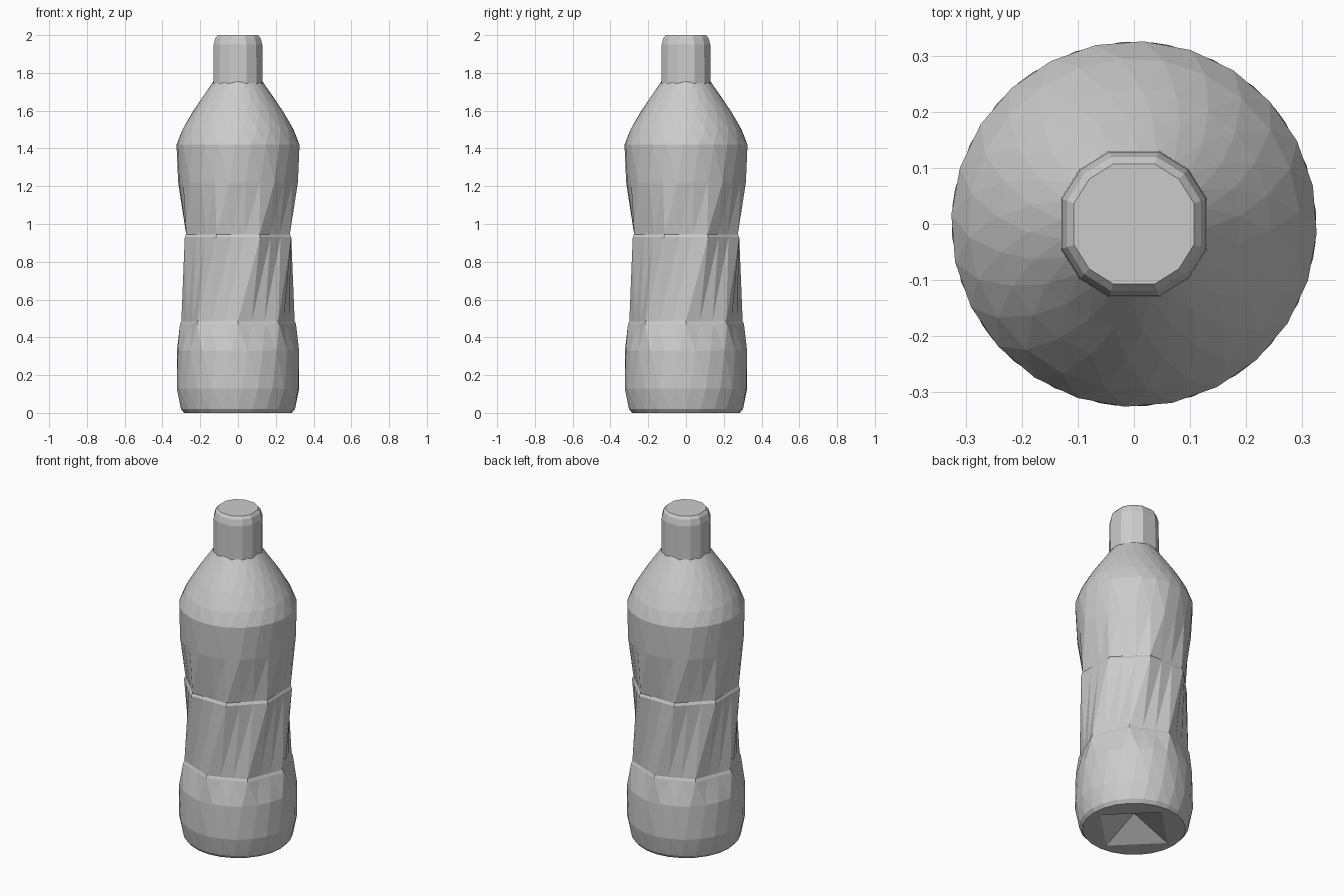
import bpy, bmesh
from math import cos, sin, radians, pi

cube = bpy.data.objects.get("Cube")
if cube:
    bpy.data.objects.remove(cube, do_unlink=True)

grey = bpy.data.materials.new("plain_grey")
grey.use_nodes = True
COLOUR = (0.6, 0.6, 0.6, 1)
grey.diffuse_color = COLOUR
grey.node_tree.nodes["Principled BSDF"].inputs["Base Color"].default_value = COLOUR


def finish(name, bm):
    bmesh.ops.recalc_face_normals(bm, faces=bm.faces)
    mesh = bpy.data.meshes.new(name)
    bm.to_mesh(mesh)
    bm.free()
    mesh.materials.append(grey)
    obj = bpy.data.objects.new(name, mesh)
    bpy.context.collection.objects.link(obj)
    return obj


def ring(bm, z, r, angles, octagon=0.0, twist=0.0):
    """Ring of points, blended from a circle to an octagon and turned by twist."""
    verts = []
    for a in angles:
        from_mid = (a + 90) % 45 - 22.5
        flat = cos(pi / 8) / cos(radians(from_mid))
        rr = r * (1 - octagon + octagon * flat)
        t = radians(a + twist)
        verts.append(bm.verts.new((rr * cos(t), rr * sin(t), z)))
    return verts


def bridge(bm, a, b):
    n = len(a)
    for i in range(n):
        j = (i + 1) % n
        bm.faces.new((a[i], a[j], b[j], b[i]))


# Bottle body: height, radius, octagon amount, twist in degrees
body_profile = [
    (0.0, 0.285, 0, -15), (0.02, 0.302, 0, -15), (0.13, 0.325, 0, -11),
    (0.33, 0.325, 0.15, -6), (0.47, 0.307, 1, 0),
    (0.485, 0.300, 1, 0), (0.93, 0.305, 1, 22.5),
    (0.945, 0.297, 1, 22.5), (1.22, 0.320, 0.3, 37), (1.42, 0.326, 0, 42),
    (1.50, 0.295, 0, 49.5), (1.59, 0.243, 0, 42), (1.67, 0.189, 0, 49.5),
    (1.755, 0.130, 0, 42),
]
steps = [i * 15 - 90 for i in range(24)]
bm = bmesh.new()
rings = [ring(bm, z, r, steps, o, t) for z, r, o, t in body_profile]
for low, high in zip(rings, rings[1:]):
    bridge(bm, low, high)
bm.faces.new(rings[-1])

# Underside: flat rim around a pyramid-shaped recess
square = ring(bm, 0.0, 0.24, [k * 90 - 90 for k in range(4)])
apex = bm.verts.new((0, 0, 0.10))
base = rings[0]
for k in range(4):
    a, b = square[k], square[(k + 1) % 4]
    bm.faces.new((a, b, apex))
    for i in range(6):
        p, q = base[(6 * k + i) % 24], base[(6 * k + i + 1) % 24]
        bm.faces.new((p, q, a if i < 3 else b))
    bm.faces.new((base[(6 * k + 3) % 24], a, b))
bmesh.ops.triangulate(bm, faces=[f for f in bm.faces if len(f.verts) == 4])
finish("bottle_body", bm)

# Screw cap: twelve sides with a chamfered top
cap_angles = [q * 90 + a for q in range(4) for a in (19, 45, 71)]
bm = bmesh.new()
cap = [ring(bm, z, r, cap_angles) for z, r in
       ((1.745, 0.138), (1.95, 0.136), (1.985, 0.126), (2.0, 0.113))]
for low, high in zip(cap, cap[1:]):
    bridge(bm, low, high)
bm.faces.new(cap[0])
bm.faces.new(cap[-1])
finish("screw_cap", bm)
